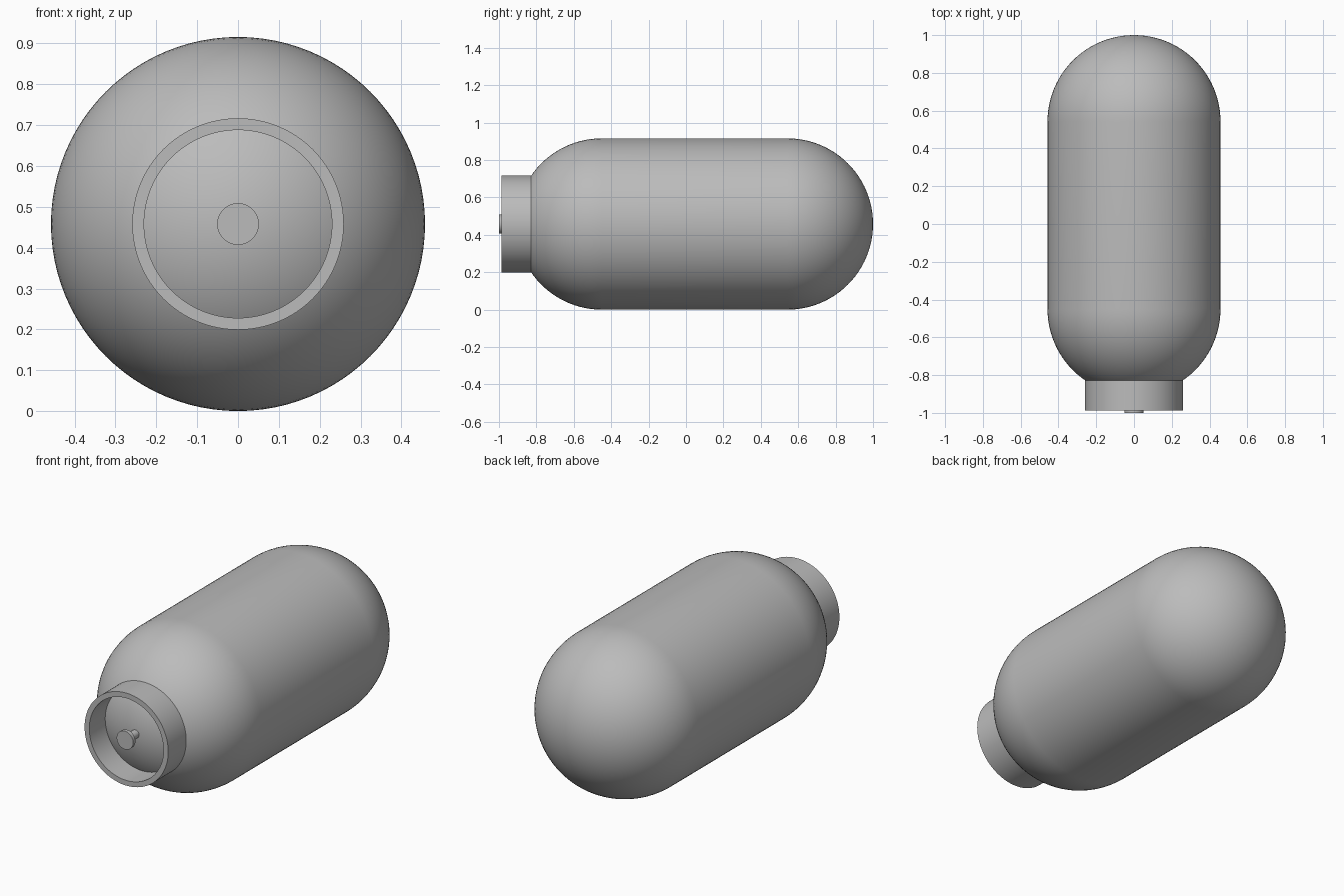
import bpy, bmesh, math

cube = bpy.data.objects.get("Cube")
if cube:
    bpy.data.objects.remove(cube, do_unlink=True)

R = 0.458            # tank radius, also height of its axis
FRONT_C, BACK_C = -0.45, 0.542   # dome centres along y
SEGMENTS = 96

grey = bpy.data.materials.new("light grey metal")
grey.use_nodes = True
grey.diffuse_color = (0.5, 0.5, 0.5, 1)
grey.node_tree.nodes["Principled BSDF"].inputs["Base Color"].default_value = (0.5, 0.5, 0.5, 1)


def lathe(name, profile, closed=False):
    """Spin (radius, y) points about the horizontal tank axis."""
    bm = bmesh.new()
    verts = [bm.verts.new((r, y, R)) for r, y in profile]
    pairs = list(zip(verts, verts[1:]))
    if closed:
        pairs.append((verts[-1], verts[0]))
    edges = [bm.edges.new(p) for p in pairs]
    bmesh.ops.spin(bm, geom=verts + edges, cent=(0, 0, R), axis=(0, 1, 0),
                   angle=math.tau, steps=SEGMENTS, use_duplicate=False)
    bmesh.ops.remove_doubles(bm, verts=bm.verts, dist=0.0001)
    bmesh.ops.recalc_face_normals(bm, faces=bm.faces)
    mesh = bpy.data.meshes.new(name)
    bm.to_mesh(mesh)
    bm.free()
    mesh.materials.append(grey)
    obj = bpy.data.objects.new(name, mesh)
    bpy.context.collection.objects.link(obj)
    bpy.ops.object.select_all(action='DESELECT')
    obj.select_set(True)
    bpy.context.view_layer.objects.active = obj
    bpy.ops.object.shade_smooth_by_angle(angle=math.radians(30))
    return obj


# Tank body: cylinder with a hemisphere at each end
STEPS = 24
arc = [math.pi / 2 * i / STEPS for i in range(STEPS + 1)]
front = [(R * math.sin(a), FRONT_C - R * math.cos(a)) for a in arc]
back = [(R * math.cos(a), BACK_C + R * math.sin(a)) for a in arc]
lathe("tank_body", front + back)

# Open collar around the valve, sunk into the front dome
lathe("collar", [(0.259, -0.82), (0.259, -0.987), (0.23, -0.987), (0.23, -0.82)], closed=True)

# Valve pin: thin stem with a flat round head
lathe("valve_pin", [(0, -1.0), (0.051, -1.0), (0.051, -0.98),
                    (0.023, -0.98), (0.023, -0.9), (0, -0.9)])
